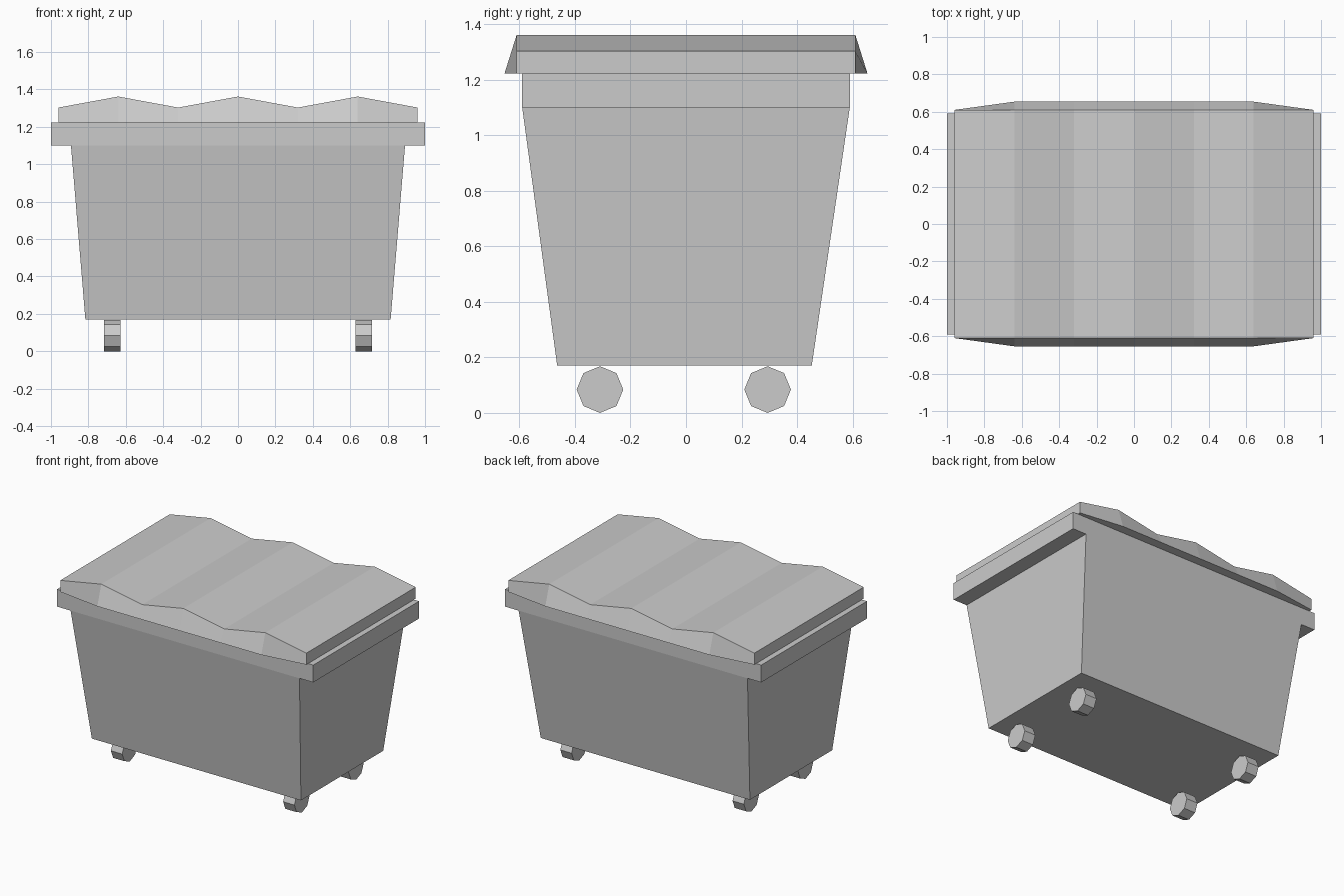
import bpy, bmesh, math
from mathutils import Matrix

if "Cube" in bpy.data.objects:
    bpy.data.objects.remove(bpy.data.objects["Cube"])


def make_object(name, bm):
    bmesh.ops.recalc_face_normals(bm, faces=bm.faces[:])
    mesh = bpy.data.meshes.new(name)
    bm.to_mesh(mesh)
    bm.free()
    obj = bpy.data.objects.new(name, mesh)
    bpy.context.collection.objects.link(obj)
    return obj


def frustum(name, lower, upper):
    """Tapered box between two rectangles (half_x, y_min, y_max, z)."""
    bm = bmesh.new()
    rings = []
    for hx, y0, y1, z in (lower, upper):
        rings.append([bm.verts.new((x, y, z))
                      for x, y in ((-hx, y0), (hx, y0), (hx, y1), (-hx, y1))])
    a, b = rings
    bm.faces.new(a)
    bm.faces.new(b)
    for i in range(4):
        j = (i + 1) % 4
        bm.faces.new((a[i], a[j], b[j], b[i]))
    return make_object(name, bm)


# Tapered container and the wide rim whose ends overhang it
frustum("container", (0.816, -0.464, 0.453, 0.17), (0.893, -0.59, 0.59, 1.10))
frustum("rim", (1.0, -0.59, 0.59, 1.10), (1.0, -0.59, 0.59, 1.222))

# Ridged lid: cross-sections lofted along x, with flared long edges
bm = bmesh.new()
sections = []
for i in range(7):
    x = -0.96 + 0.32 * i
    top = 1.362 if i % 2 else 1.303
    flare = 0.61 if i in (0, 6) else 0.654
    sections.append([bm.verts.new((x, y, z)) for y, z in
                     ((-flare, 1.222), (flare, 1.222), (0.61, top), (-0.61, top))])
for a, b in zip(sections, sections[1:]):
    for k in range(4):
        j = (k + 1) % 4
        bm.faces.new((a[k], a[j], b[j], b[k]))
bm.faces.new(sections[0])
bm.faces.new(sections[-1])
make_object("lid", bm)

# Four octagonal wheels
for side, x in (("left", -0.672), ("right", 0.672)):
    for end, y in (("front", -0.31), ("back", 0.294)):
        bm = bmesh.new()
        bmesh.ops.create_cone(
            bm, cap_ends=True, segments=8, radius1=0.084, radius2=0.084, depth=0.088,
            matrix=Matrix.Translation((x, y, 0.084)) @ Matrix.Rotation(math.pi / 2, 4, 'Y'))
        make_object(f"wheel_{end}_{side}", bm)
